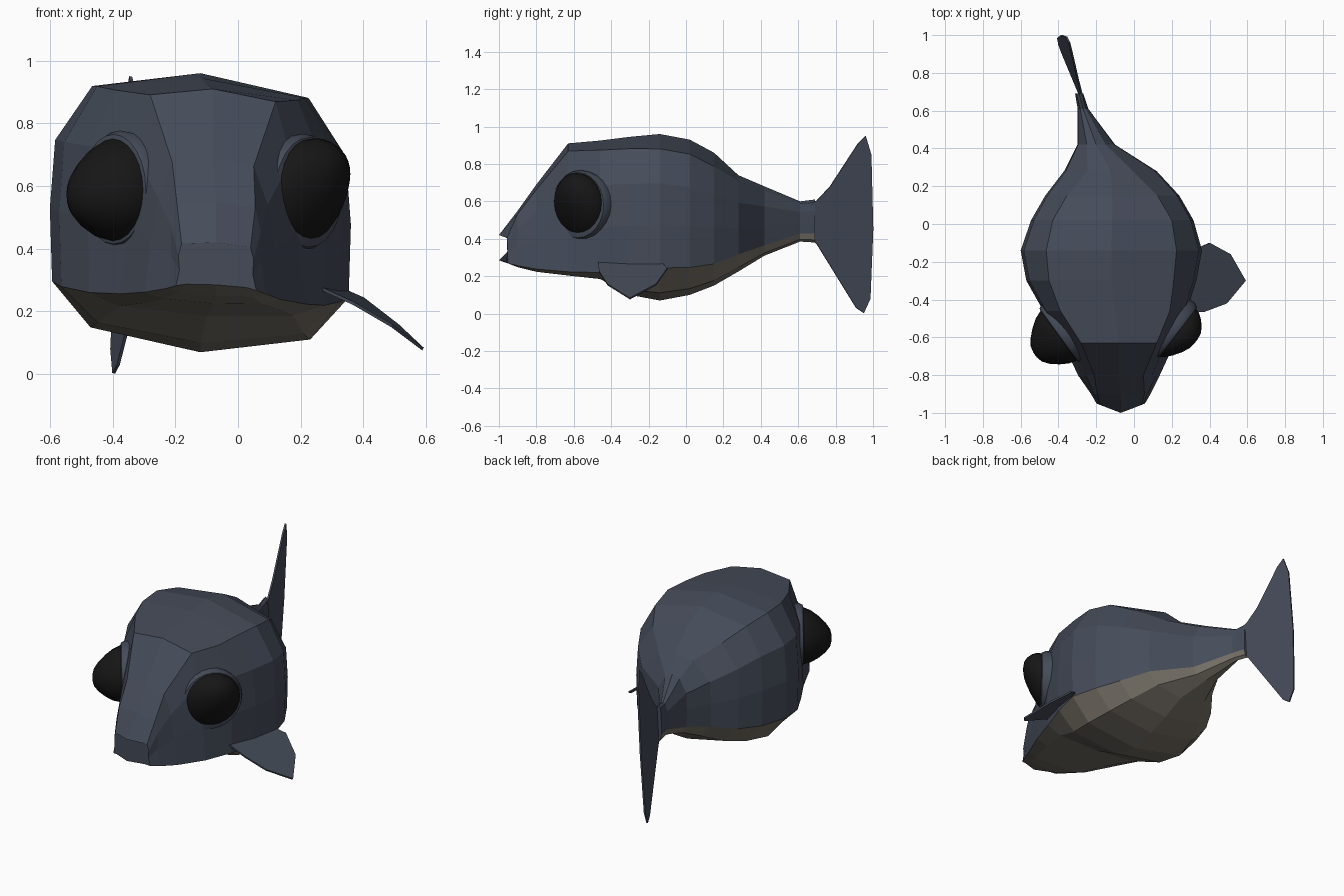
import bpy, bmesh, math
from mathutils import Vector

if "Cube" in bpy.data.objects:
    bpy.data.objects.remove(bpy.data.objects["Cube"])


def material(name, colour):
    m = bpy.data.materials.new(name)
    m.diffuse_color = (*colour, 1)
    m.use_nodes = True
    m.node_tree.nodes["Principled BSDF"].inputs["Base Color"].default_value = m.diffuse_color
    return m


SLATE = material("slate blue", (0.058, 0.070, 0.098))
BELLY = material("warm grey", (0.181, 0.162, 0.133))
BLACK = material("eye black", (0.008, 0.008, 0.008))


def make(name, bm, *mats):
    bmesh.ops.recalc_face_normals(bm, faces=bm.faces[:])
    me = bpy.data.meshes.new(name)
    bm.to_mesh(me)
    bm.free()
    for m in mats:
        me.materials.append(m)
    ob = bpy.data.objects.new(name, me)
    bpy.context.collection.objects.link(ob)
    return ob


def loft(bm, rings, rule=lambda j: 0):
    loops = [[bm.verts.new(p) for p in r] for r in rings]
    n = len(loops[0])
    for a, b in zip(loops, loops[1:]):
        for j in range(n):
            f = bm.faces.new((a[j], a[(j + 1) % n], b[(j + 1) % n], b[j]))
            f.material_index = rule(j)
    bm.faces.new(loops[0])
    bm.faces.new(loops[-1])


# Body sections: y, centre x, top half-width, half-width, top z, shoulder z, belly line z, bottom z
SECTIONS = [
    (-0.95, -0.07, 0.11, 0.13, 0.42, 0.41, 0.275, 0.285),
    (-0.90, -0.07, 0.125, 0.16, 0.55, 0.54, 0.265, 0.25),
    (-0.80, -0.08, 0.13, 0.22, 0.69, 0.67, 0.25, 0.225),
    (-0.63, -0.08, 0.20, 0.30, 0.91, 0.88, 0.24, 0.205),
    (-0.46, -0.10, 0.29, 0.38, 0.925, 0.89, 0.24, 0.185),
    (-0.30, -0.12, 0.33, 0.45, 0.945, 0.90, 0.255, 0.10),
    (-0.14, -0.12, 0.345, 0.48, 0.96, 0.90, 0.27, 0.07),
    (0.02, -0.115, 0.315, 0.43, 0.93, 0.87, 0.27, 0.10),
    (0.15, -0.115, 0.24, 0.355, 0.86, 0.80, 0.285, 0.15),
    (0.28, -0.125, 0.12, 0.245, 0.74, 0.715, 0.33, 0.225),
    (0.42, -0.20, 0.05, 0.10, 0.68, 0.66, 0.37, 0.31),
    (0.61, -0.27, 0.015, 0.028, 0.60, 0.59, 0.43, 0.385),
    (0.69, -0.29, 0.015, 0.022, 0.61, 0.595, 0.43, 0.38),
]


def section(y, xc, wt, w, zt, ze, zb, z0):
    head = y < -0.6
    zm = zb + 0.37 * (ze - zb)
    upper = 0.5 * (wt + w) if head else 0.965 * w
    half = [(0, zt), (wt, ze), (upper, zm + 0.55 * (ze - zm)),
            ((0.9 if head else 1) * w, zm), (0.985 * w, zb),
            (0.73 * w, z0 + 0.3 * (zb - z0)), (0, z0)]
    ring = half + [(-x, z) for x, z in half[5:0:-1]]
    bow = 0.05 if y < -0.94 else 0
    return [(xc + x, y - bow * (1 - abs(x) / w), z - 0.055 * x) for x, z in ring]


# Body with a lighter underside below the belly line
bm = bmesh.new()
loft(bm, [section(*s) for s in SECTIONS], lambda j: 1 if 4 <= j <= 7 else 0)
make("body", bm, SLATE, BELLY)


def plate(name, points):
    bm = bmesh.new()
    bm.faces.new([bm.verts.new(p) for p in points])
    ob = make(name, bm, SLATE)
    mod = ob.modifiers.new("thickness", "SOLIDIFY")
    mod.thickness = 0.01
    mod.offset = 0


# Tail fin, swept sideways and slightly rolled
TAIL = [(0.67, 0.59), (0.70, 0.605), (0.77, 0.68), (0.92, 0.91), (0.96, 0.95), (0.99, 0.85),
        (1.0, 0.45), (0.985, 0.08), (0.95, 0.003), (0.91, 0.03), (0.70, 0.37), (0.67, 0.40)]
plate("tail_fin", [(-0.285 - 0.32 * (y - 0.69) + 0.06 * (z - 0.47), y, z) for y, z in TAIL])

# Single side fin
plate("side_fin", [(0.25, -0.47, 0.28), (0.37, -0.465, 0.225), (0.49, -0.42, 0.155),
                   (0.59, -0.30, 0.08), (0.51, -0.16, 0.155), (0.40, -0.10, 0.24),
                   (0.31, -0.14, 0.28)])


def stack(name, centre, normal, lean, profile, mat, segs=24):
    """Stacked elliptical rings; lean is the offset at height 1."""
    n = Vector(normal).normalized()
    u = n.cross(Vector((0, 0, 1))).normalized()
    rings = []
    for r, h in profile:
        c = Vector(centre) + Vector(lean) * h
        rings.append([c + u * (r * math.cos(t)) + Vector((0, 0, r * math.sin(t)))
                      for t in (2 * math.pi * k / segs for k in range(segs))])
    bm = bmesh.new()
    loft(bm, rings)
    ob = make(name, bm, mat)
    bpy.context.view_layer.objects.active = ob
    ob.select_set(True)
    bpy.ops.object.shade_smooth_by_angle(angle=math.radians(35))
    ob.select_set(False)


# Bulging eyes set in raised rims
for side, centre, normal, tip in (
        ("right", (0.215, -0.57, 0.58), (0.79, -0.61, 0), (0.325, -0.62, 0.65)),
        ("left", (-0.385, -0.58, 0.59), (-0.81, -0.59, 0), (-0.52, -0.69, 0.57))):
    stack(side + "_eye", centre, normal, Vector(tip) - Vector(centre),
          [(0.165, -0.2), (0.163, 0.1), (0.148, 0.35), (0.12, 0.6), (0.085, 0.83),
           (0.05, 0.98), (0.015, 1.03)], BLACK)
    stack(side + "_eye_rim", centre, normal, normal,
          [(0.175, -0.09), (0.187, -0.01), (0.175, 0.015), (0.155, 0.02)], SLATE)
